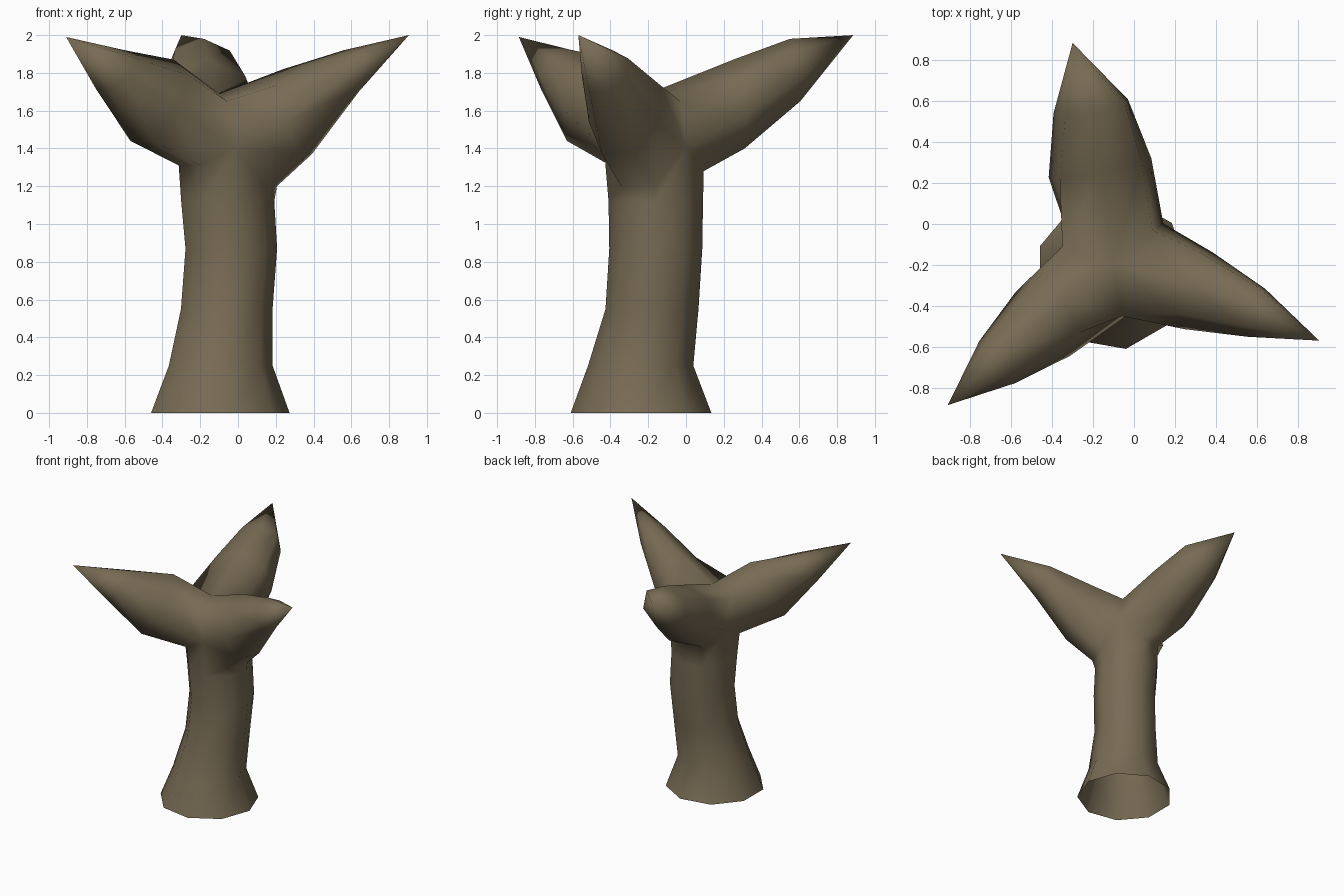
import bpy, bmesh, math
from mathutils import Vector

if "Cube" in bpy.data.objects:
    bpy.data.objects.remove(bpy.data.objects["Cube"])

bark = bpy.data.materials.new("bark_brown")
bark.diffuse_color = (0.185, 0.147, 0.088, 1)
bark.use_nodes = True
bark.node_tree.nodes["Principled BSDF"].inputs["Base Color"].default_value = bark.diffuse_color

bm = bmesh.new()
SIDES = 9


def trunk_point(i, cx, cy, z, r):
    a = math.radians(40 * (i % SIDES))
    return bm.verts.new((cx + r * math.cos(a), cy + r * math.sin(a), z))


def bridge(a, b):
    n = len(a)
    for i in range(n):
        j = (i + 1) % n
        bm.faces.new((a[i], a[j], b[j], b[i]))


# trunk rings: centre x, centre y, z, radius
rings = []
for ring in [(-0.105, -0.238, 0, 0.378), (-0.10, -0.24, 0.25, 0.283),
             (-0.067, -0.18, 0.55, 0.25), (-0.043, -0.16, 0.87, 0.25),
             (-0.062, -0.16, 1.12, 0.254)]:
    rings.append([trunk_point(i, *ring) for i in range(SIDES)])

# last trunk ring rises at the three forks
fork_z = {0: 1.20, 8: 1.20, 2: 1.28, 3: 1.28, 5: 1.31, 6: 1.31}
rings.append([trunk_point(i, -0.062, -0.17, fork_z.get(i, 1.40), 0.268)
              for i in range(SIDES)])
for a, b in zip(rings, rings[1:]):
    bridge(a, b)
top = rings[-1]

# forks between branches, and the hub where the branches meet
fork = {7: bm.verts.new((-0.06, -0.45, 1.65)),
        1: bm.verts.new((0.09, -0.03, 1.65)),
        4: bm.verts.new((-0.35, -0.11, 1.67))}
hub = bm.verts.new((-0.10, -0.20, 1.69))


def branch(start, sections, tip):
    """Seven-sided tapering branch grown from three sides of the trunk."""
    ids = [(start + k) % SIDES for k in range(4)]
    loop = [hub, fork[ids[0]]] + [top[i] for i in ids] + [fork[ids[3]]]
    tip = Vector(tip)
    d = tip - hub.co
    side = Vector((d.y, -d.x, 0)).normalized()
    for hi, lo, w in sections:
        hi, lo = Vector(hi), Vector(lo)
        mid, up = (hi + lo) / 2, (hi - lo) / 2
        ring = []
        for k in range(7):
            a = 2 * math.pi * k / 7
            c = math.cos(a)
            ring.append(bm.verts.new(mid + up * (c if c > 0 else c / 0.9)
                                     + side * w * math.sin(a) / 0.975))
        bridge(loop, ring)
        loop = ring
    end = bm.verts.new(tip)
    for k in range(7):
        bm.faces.new((loop[k], loop[(k + 1) % 7], end))


# right, back and left branches
branch(7, [((0.24, -0.27, 1.82), (0.36, -0.36, 1.37), 0.20),
           ((0.56, -0.39, 1.92), (0.62, -0.46, 1.70), 0.125)],
       (0.905, -0.57, 2.0))
branch(1, [((-0.16, 0.25, 1.87), (-0.17, 0.29, 1.40), 0.255),
           ((-0.18, 0.55, 1.98), (-0.23, 0.59, 1.65), 0.185)],
       (-0.30, 0.885, 2.0))
branch(4, [((-0.34, -0.37, 1.87), (-0.51, -0.56, 1.44), 0.205),
           ((-0.60, -0.60, 1.92), (-0.71, -0.72, 1.71), 0.135)],
       (-0.91, -0.885, 1.99))

bmesh.ops.recalc_face_normals(bm, faces=bm.faces[:])
for f in bm.faces:
    f.smooth = True
mesh = bpy.data.meshes.new("tree_trunk")
bm.to_mesh(mesh)
bm.free()
mesh.materials.append(bark)
obj = bpy.data.objects.new("tree_trunk", mesh)
bpy.context.collection.objects.link(obj)
